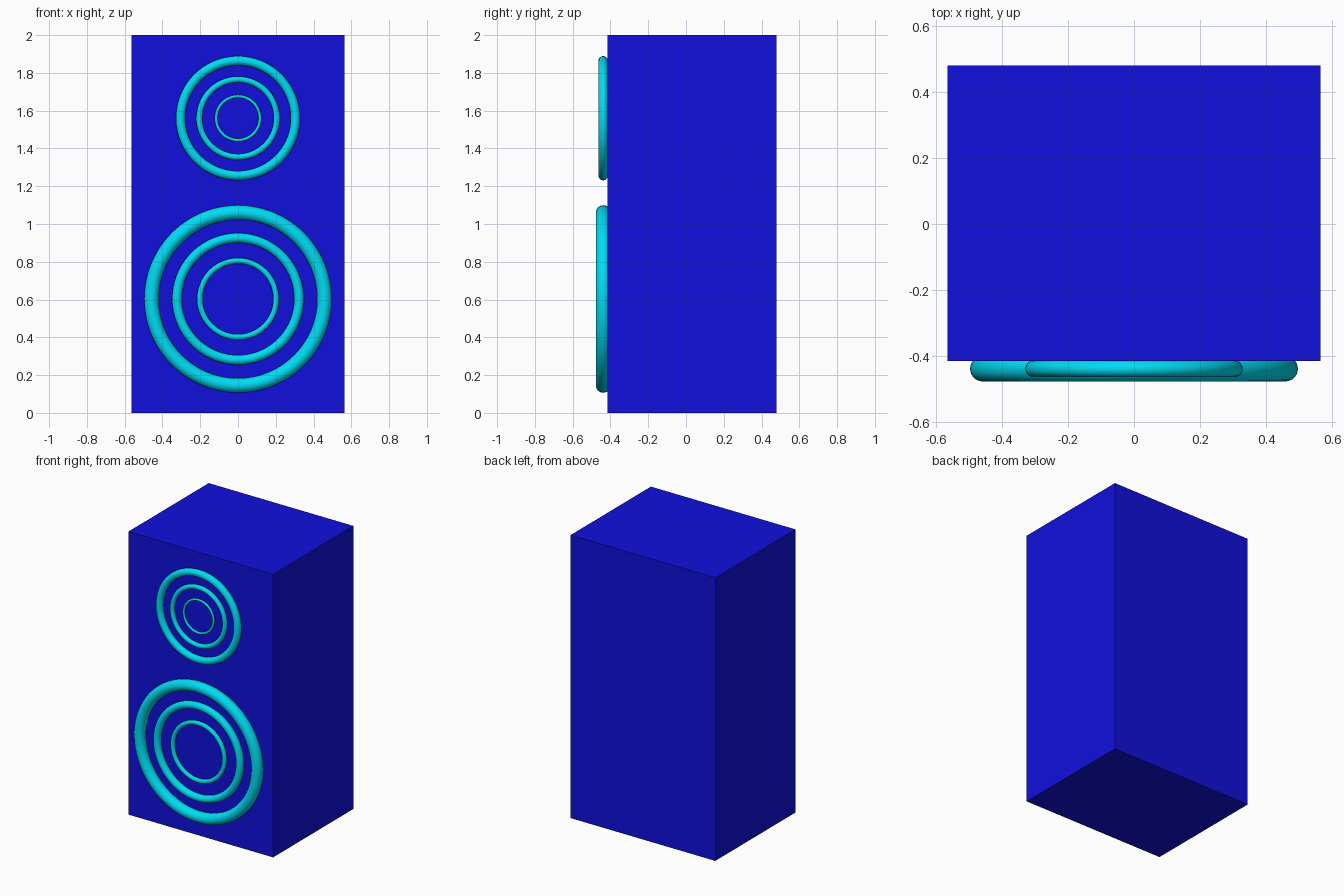
import bpy
import math

if "Cube" in bpy.data.objects:
    bpy.data.objects.remove(bpy.data.objects["Cube"])


def material(name, color):
    m = bpy.data.materials.new(name)
    m.diffuse_color = color
    m.use_nodes = True
    m.node_tree.nodes["Principled BSDF"].inputs["Base Color"].default_value = m.diffuse_color
    return m


blue = material("cabinet_blue", (0.005, 0.005, 0.72, 1))
cyan = material("ring_cyan", (0.0, 0.72, 0.9, 1))

# Cabinet
bpy.ops.mesh.primitive_cube_add(size=1, location=(0, 0.0325, 1))
cabinet = bpy.context.object
cabinet.name = "cabinet"
cabinet.scale = (1.13, 0.895, 2)
bpy.ops.object.transform_apply(location=False, rotation=False, scale=True)
cabinet.data.materials.append(blue)


def driver(name, z, rings):
    """Concentric rings sharing one centre plane on the front face."""
    for part, (major, minor) in zip(("outer", "middle", "inner"), rings):
        bpy.ops.mesh.primitive_torus_add(
            major_radius=major, minor_radius=minor,
            major_segments=96, minor_segments=24,
            location=(0, -0.4385, z), rotation=(math.pi / 2, 0, 0))
        ring = bpy.context.object
        ring.name = f"{name}_{part}_ring"
        ring.data.materials.append(cyan)
        bpy.ops.object.shade_smooth()


# Large lower and small upper speaker drivers
driver("woofer", 0.603, [(0.458, 0.0385), (0.323, 0.026), (0.202, 0.0155)])
driver("tweeter", 1.56, [(0.304, 0.025), (0.205, 0.0165), (0.116, 0.0085)])
